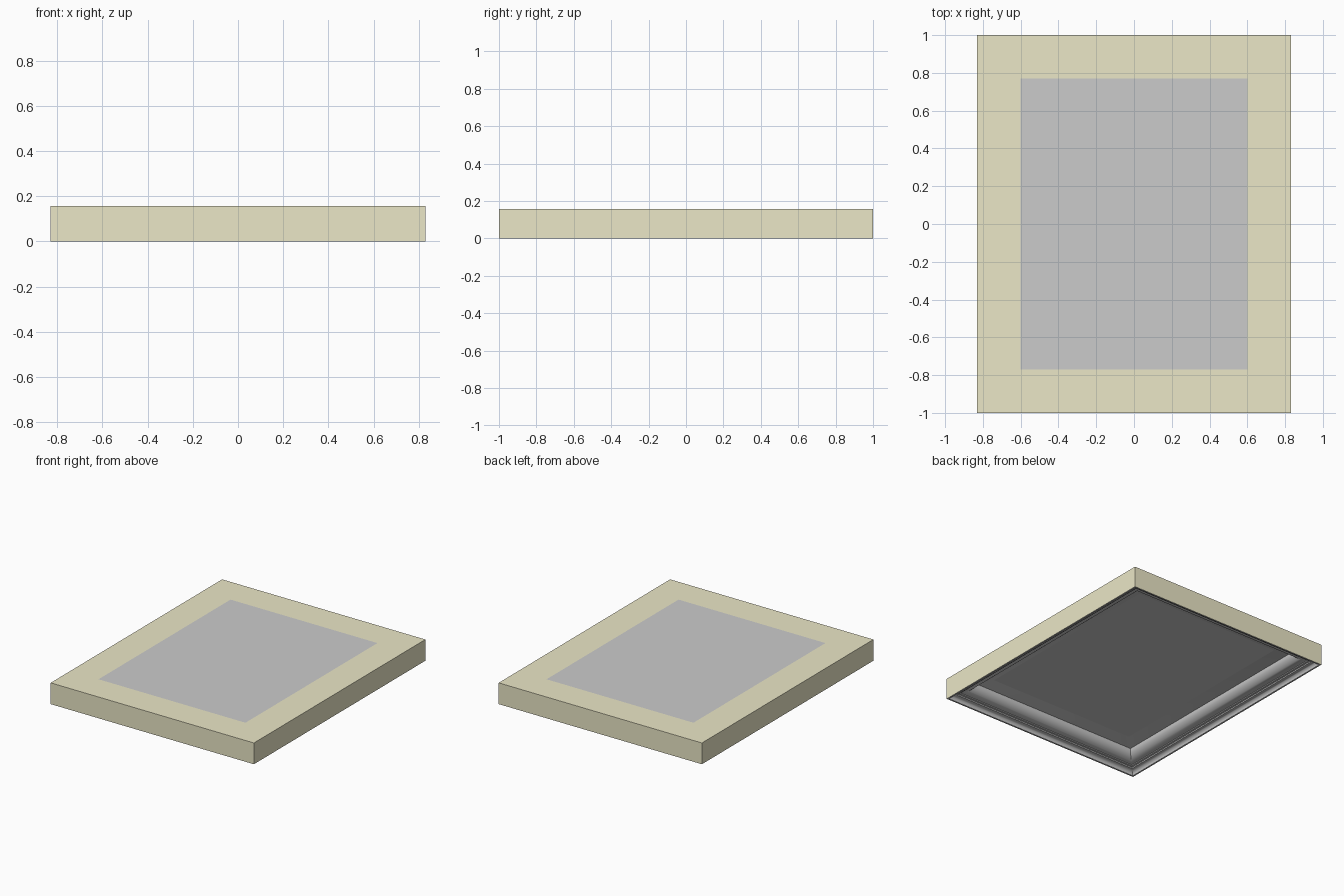
import bpy, bmesh, math

if "Cube" in bpy.data.objects:
    bpy.data.objects.remove(bpy.data.objects["Cube"])

HX, HY, H = 0.83, 1.0, 0.157   # half width, half length, thickness
INSET = 0.23                   # width of the frame moulding

olive = bpy.data.materials.new("olive_wood")
olive.diffuse_color = (0.83, 0.80, 0.57, 1)
olive.use_nodes = True
olive.node_tree.nodes["Principled BSDF"].inputs["Base Color"].default_value = olive.diffuse_color
grey = bpy.data.materials.new("grey_moulding")
grey.diffuse_color = (0.8, 0.8, 0.8, 1)
grey.use_nodes = True
grey.node_tree.nodes["Principled BSDF"].inputs["Base Color"].default_value = grey.diffuse_color


def arc(start, end, steps, convex):
    """Quarter-round points from start to end, excluding the start."""
    (d0, z0), (d1, z1) = start, end
    pts = []
    for i in range(1, steps + 1):
        a = math.pi / 2 * i / steps
        s, c = math.sin(a), 1 - math.cos(a)
        u, v = (s, c) if convex else (c, s)
        pts.append((d0 + (d1 - d0) * u, z0 + (z1 - z0) * v))
    return pts


def mitred_frame(name, profile, olive_segments):
    """Sweep a closed (inset, height) profile round the rectangle."""
    bm = bmesh.new()
    rings = []
    for d, z in profile:
        x, y = HX - d, HY - d
        rings.append([bm.verts.new(p) for p in
                      ((-x, -y, z), (x, -y, z), (x, y, z), (-x, y, z))])
    n = len(rings)
    for i in range(n):
        a, b = rings[i], rings[(i + 1) % n]
        for k in range(4):
            m = (k + 1) % 4
            f = bm.faces.new((a[k], a[m], b[m], b[k]))
            f.material_index = 1 if i in olive_segments else 0
    bmesh.ops.recalc_face_normals(bm, faces=bm.faces)
    me = bpy.data.meshes.new(name)
    bm.to_mesh(me)
    bm.free()
    ob = bpy.data.objects.new(name, me)
    bpy.context.collection.objects.link(ob)
    me.materials.append(grey)
    me.materials.append(olive)
    return ob


# Moulding profile: outer lip, cove, small steps, rounded bead, sloping inner border
profile = [(0, 0), (0.012, 0)]
profile += arc((0.012, 0), (0.04, 0.026), 5, False)
profile += [(0.05, 0.026), (0.052, 0.034), (0.064, 0.036), (0.066, 0.042)]
profile += arc((0.066, 0.042), (0.14, 0.11), 8, True)
profile += [(INSET, 0.13), (INSET, H), (0, H)]
n = len(profile)
frame = mitred_frame("picture_frame", profile, {n - 2, n - 1})

bpy.ops.object.select_all(action='DESELECT')
frame.select_set(True)
bpy.context.view_layer.objects.active = frame
bpy.ops.object.shade_smooth_by_angle(angle=math.radians(30))

# Flat panel filling the frame opening, flush with the back
t = H - 0.13
bpy.ops.mesh.primitive_cube_add(size=1, location=(0, 0, H - t / 2))
panel = bpy.context.object
panel.name = "picture_panel"
panel.scale = (2 * (HX - INSET), 2 * (HY - INSET), t)
bpy.ops.object.transform_apply(location=False, rotation=False, scale=True)
